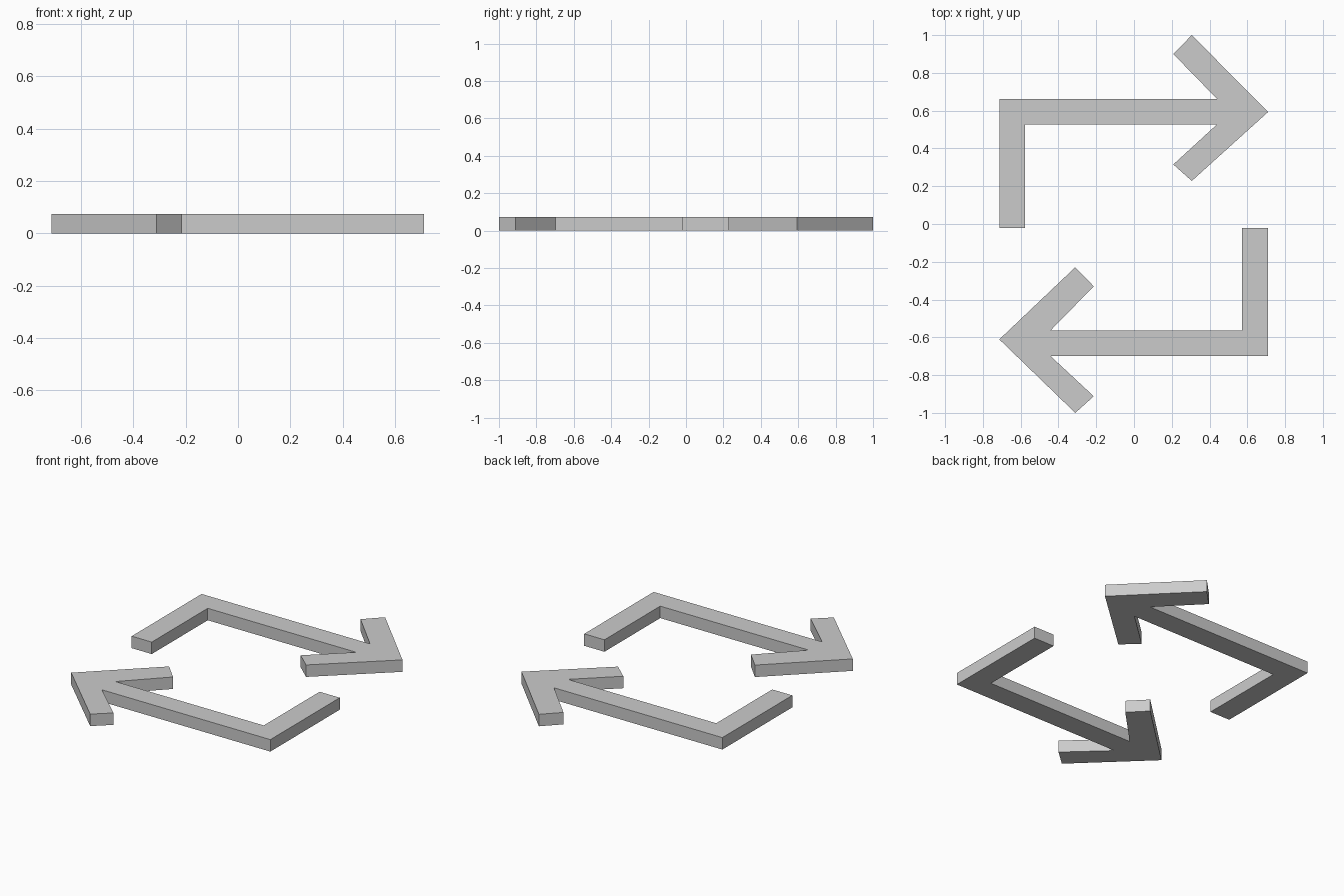
import bpy, bmesh

if "Cube" in bpy.data.objects:
    bpy.data.objects.remove(bpy.data.objects["Cube"])

THICKNESS = 0.074


def extruded_profile(name, points):
    """Flat plate: outline on the ground, extruded straight up."""
    bm = bmesh.new()
    face = bm.faces.new([bm.verts.new((x, y, 0)) for x, y in points])
    result = bmesh.ops.extrude_face_region(bm, geom=[face])
    top = [v for v in result["geom"] if isinstance(v, bmesh.types.BMVert)]
    bmesh.ops.translate(bm, verts=top, vec=(0, 0, THICKNESS))
    bmesh.ops.recalc_face_normals(bm, faces=bm.faces)
    mesh = bpy.data.meshes.new(name)
    bm.to_mesh(mesh)
    bm.free()
    obj = bpy.data.objects.new(name, mesh)
    bpy.context.collection.objects.link(obj)
    return obj


# Back arrow: leg on the left, head pointing right
extruded_profile("back_arrow", [
    (-0.713, -0.02), (-0.576, -0.02), (-0.576, 0.527), (0.439, 0.527),
    (0.208, 0.315), (0.306, 0.228), (0.71, 0.593), (0.306, 1.0),
    (0.208, 0.90), (0.439, 0.663), (-0.713, 0.663)])

# Front arrow: leg on the right, head pointing left
extruded_profile("front_arrow", [
    (0.71, -0.02), (0.572, -0.02), (0.572, -0.565), (-0.443, -0.565),
    (-0.213, -0.33), (-0.311, -0.229), (-0.713, -0.611), (-0.311, -1.0),
    (-0.213, -0.912), (-0.443, -0.698), (0.71, -0.698)])
